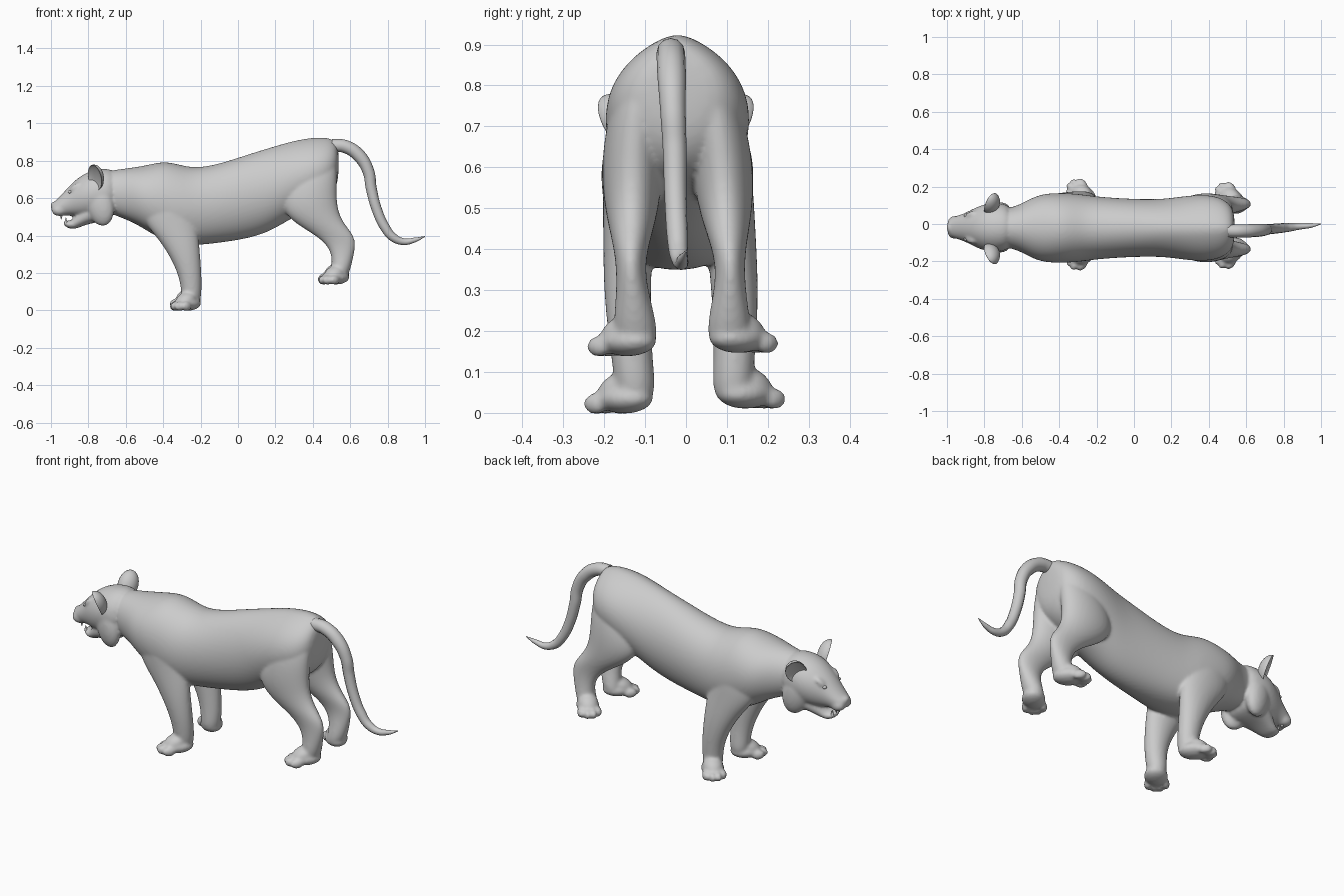
import bpy
import bmesh
from math import cos, sin, pi, radians
from mathutils import Matrix, Vector

if "Cube" in bpy.data.objects:
    bpy.data.objects.remove(bpy.data.objects["Cube"], do_unlink=True)

grey = bpy.data.materials.new("light grey")
grey.use_nodes = True
grey.diffuse_color = (0.6, 0.6, 0.6, 1)
grey.node_tree.nodes["Principled BSDF"].inputs["Base Color"].default_value = grey.diffuse_color
SPINE = -0.021
HEAD = -0.018


def bridge(bm, rings):
    """Skin a row of equal rings of points and cap both ends."""
    rows = [[bm.verts.new(p) for p in ring] for ring in rings]
    count = len(rows[0])
    for a, b in zip(rows, rows[1:]):
        for i in range(count):
            j = (i + 1) % count
            bm.faces.new((a[i], a[j], b[j], b[i]))
    bm.faces.new(rows[0][::-1])
    bm.faces.new(rows[-1])


def circle(count=16):
    return [(cos(2 * pi * i / count), sin(2 * pi * i / count)) for i in range(count)]


def loft_along(bm, sections, mid):
    """Sections across x: position, top, bottom, half width; peaked rump, full chest."""
    rings = []
    for x, top, low, w in sections:
        peak, chest = max(0, x), min(0, max(x, -0.3))
        rings.append([(x, mid + c * w * 1.02 * abs(c) ** (peak if s > 0 else chest),
                       (top + low) / 2 + s * (top - low) * 0.51) for c, s in circle()])
    bridge(bm, rings)


def loft_leg(bm, sections, side):
    """Sections across z: height, front, back, inner and outer distance."""
    bridge(bm, [[((f + b) / 2 + c * (b - f) * 0.525,
                  side * ((i + o) / 2 + s * (o - i) * 0.525) - 0.03 * z - 0.003, z)
                 for c, s in circle()] for z, f, b, i, o in sections])


def blob(bm, centre, size, turn=0.0, tilt=0.0):
    """Ellipsoid turned about z and tilted about y."""
    m = (Matrix.Translation(centre) @ Matrix.Rotation(radians(turn), 4, 'Z')
         @ Matrix.Rotation(radians(tilt), 4, 'Y') @ Matrix.Diagonal((*size, 1)))
    return bmesh.ops.create_uvsphere(bm, u_segments=20, v_segments=12, radius=1, matrix=m)["verts"]


def paw(bm, x, y, z, side):
    """Outward-splayed paw with a sloping instep and four toes."""
    heading = side * -46
    forward = Matrix.Rotation(radians(heading), 3, 'Z')
    place = Vector((x, y, z))
    blob(bm, place + Vector((0, 0, 0.038)), (0.082, 0.06, 0.038), heading)
    blob(bm, place + forward @ Vector((-0.015, 0, 0.055)), (0.068, 0.053, 0.043), heading, -28)
    for across, reach in ((-0.043, 0.056), (-0.015, 0.078), (0.015, 0.078), (0.043, 0.056)):
        toe = place + forward @ Vector((-reach, across, 0.024))
        blob(bm, toe, (0.036, 0.021, 0.026), heading)


def finish(name, bm, subdivide=0, voxel=0, relax=0):
    bmesh.ops.recalc_face_normals(bm, faces=bm.faces)
    mesh = bpy.data.meshes.new(name)
    bm.to_mesh(mesh)
    bm.free()
    mesh.materials.append(grey)
    ob = bpy.data.objects.new(name, mesh)
    bpy.context.collection.objects.link(ob)
    if subdivide:
        ob.modifiers.new("round", 'SUBSURF').levels = subdivide
        ob.modifiers["round"].render_levels = subdivide
    if voxel:
        fuse = ob.modifiers.new("fuse", 'REMESH')
        fuse.mode = 'VOXEL'
        fuse.voxel_size = voxel
        fuse.use_smooth_shade = True
        soft = ob.modifiers.new("soften", 'SMOOTH')
        soft.factor = 0.5
        soft.iterations = relax
    mesh.polygons.foreach_set("use_smooth", [True] * len(mesh.polygons))


# Torso and neck
torso = [
    (-0.74, 0.74, 0.54, 0.095), (-0.63, 0.755, 0.497, 0.112), (-0.55, 0.765, 0.465, 0.16),
    (-0.48, 0.778, 0.42, 0.184), (-0.39, 0.8, 0.37, 0.187), (-0.3, 0.775, 0.348, 0.183),
    (-0.22, 0.761, 0.347, 0.17), (-0.1, 0.783, 0.36, 0.16), (0.04, 0.83, 0.38, 0.154),
    (0.16, 0.867, 0.415, 0.155), (0.26, 0.897, 0.475, 0.17), (0.36, 0.92, 0.53, 0.18),
    (0.45, 0.927, 0.57, 0.17), (0.51, 0.917, 0.62, 0.135), (0.54, 0.88, 0.7, 0.08)]
front_leg = [
    (0.68, -0.47, -0.28, 0.07, 0.165), (0.58, -0.52, -0.25, 0.06, 0.181),
    (0.47, -0.5, -0.225, 0.06, 0.184), (0.39, -0.43, -0.213, 0.07, 0.186),
    (0.3, -0.368, -0.205, 0.075, 0.187), (0.2, -0.32, -0.197, 0.078, 0.181),
    (0.12, -0.303, -0.195, 0.075, 0.172), (0.06, -0.3, -0.2, 0.07, 0.168),
    (0.02, -0.285, -0.215, 0.085, 0.155)]
hind_leg = [
    (0.84, 0.36, 0.515, 0.03, 0.11), (0.74, 0.29, 0.527, 0.03, 0.162),
    (0.62, 0.24, 0.522, 0.035, 0.183), (0.53, 0.242, 0.53, 0.045, 0.182),
    (0.46, 0.315, 0.565, 0.06, 0.172), (0.4, 0.42, 0.62, 0.08, 0.16),
    (0.34, 0.487, 0.627, 0.088, 0.155), (0.27, 0.507, 0.612, 0.075, 0.16),
    (0.2, 0.495, 0.595, 0.06, 0.168), (0.155, 0.49, 0.57, 0.07, 0.155)]
# Skull with muzzle, and the open lower jaw
skull = [
    (-1.0, 0.568, 0.528, 0.034), (-0.975, 0.585, 0.508, 0.052), (-0.94, 0.622, 0.503, 0.064),
    (-0.9, 0.668, 0.508, 0.077), (-0.85, 0.714, 0.5, 0.105), (-0.79, 0.747, 0.5, 0.128),
    (-0.72, 0.76, 0.5, 0.132), (-0.64, 0.752, 0.5, 0.112)]
jaw = [
    (-0.935, 0.482, 0.46, 0.026), (-0.915, 0.478, 0.441, 0.042), (-0.885, 0.48, 0.433, 0.052),
    (-0.86, 0.53, 0.438, 0.064), (-0.8, 0.58, 0.463, 0.095), (-0.72, 0.6, 0.475, 0.11),
    (-0.66, 0.6, 0.5, 0.1)]

bm = bmesh.new()
loft_along(bm, torso, SPINE)
loft_along(bm, skull, HEAD)
loft_along(bm, jaw, HEAD)
for side in (-1, 1):
    loft_leg(bm, front_leg, side)
    loft_leg(bm, hind_leg, side)
    paw(bm, -0.268, side * 0.148 - 0.003, 0.004 + side * 0.006, side)
    paw(bm, 0.525, side * 0.135 - 0.008, 0.142 + side * 0.004, side)
    # Cheek ruff, brow and muzzle pad
    blob(bm, (-0.74, HEAD + side * 0.083, 0.57), (0.078, 0.05, 0.122), side * 15, -14)
    blob(bm, (-0.87, HEAD + side * 0.062, 0.655), (0.04, 0.025, 0.018), side * 20, -40)
    blob(bm, (-0.955, HEAD + side * 0.027, 0.535), (0.043, 0.036, 0.032))
blob(bm, (-0.985, HEAD, 0.562), (0.018, 0.028, 0.018))
finish("body", bm, subdivide=2, voxel=0.0075, relax=9)

# Eyes and fangs
for label, side in (("right", -1), ("left", 1)):
    bm = bmesh.new()
    blob(bm, (-0.897, HEAD + side * 0.063, 0.633), (0.012, 0.011, 0.009))
    finish("eye_" + label, bm)
    bm = bmesh.new()
    for x, z, flip in ((-0.945, 0.5, pi), (-0.92, 0.482, 0)):
        bmesh.ops.create_cone(bm, segments=10, radius1=0.009, radius2=0.001, depth=0.03,
                              matrix=Matrix.Translation((x, HEAD + side * 0.026, z))
                              @ Matrix.Rotation(flip, 4, 'X'))
    finish("fangs_" + label, bm)

# Ears: ellipsoids with the front half pushed in to form a cup
for label, side in (("right", -1), ("left", 1)):
    bm = bmesh.new()
    for v in blob(bm, (0, 0, 0), (0.05, 0.056, 0.078)):
        v.co.x *= -0.4 if v.co.x < 0 else 1
    lean = (Matrix.Translation((-0.768, -0.025 + side * 0.138, 0.708))
            @ Matrix.Rotation(radians(side * -32), 4, 'X')
            @ Matrix.Rotation(radians(side * -42), 4, 'Z'))
    bm.transform(lean)
    finish("ear_" + label, bm, subdivide=1)

# Tail: tapering curve that hangs and flicks up at the tip
path = [
    (0.5, -0.037, 0.882, 0.034), (0.575, -0.037, 0.875, 0.035), (0.65, -0.035, 0.824, 0.035),
    (0.698, -0.032, 0.74, 0.031), (0.713, -0.028, 0.65, 0.029), (0.742, -0.026, 0.54, 0.027),
    (0.785, -0.022, 0.445, 0.026), (0.83, -0.018, 0.39, 0.023), (0.885, -0.012, 0.367, 0.018),
    (0.945, -0.008, 0.376, 0.013), (1.0, 0, 0.395, 0.002)]
curve = bpy.data.curves.new("tail", 'CURVE')
curve.dimensions = '3D'
curve.bevel_depth = 1
curve.bevel_resolution = 4
curve.use_fill_caps = True
spline = curve.splines.new('BEZIER')
spline.bezier_points.add(len(path) - 1)
for point, (x, y, z, r) in zip(spline.bezier_points, path):
    point.co = (x, y, z)
    point.radius = r
    point.handle_left_type = point.handle_right_type = 'AUTO'
curve.materials.append(grey)
bpy.context.collection.objects.link(bpy.data.objects.new("tail", curve))
